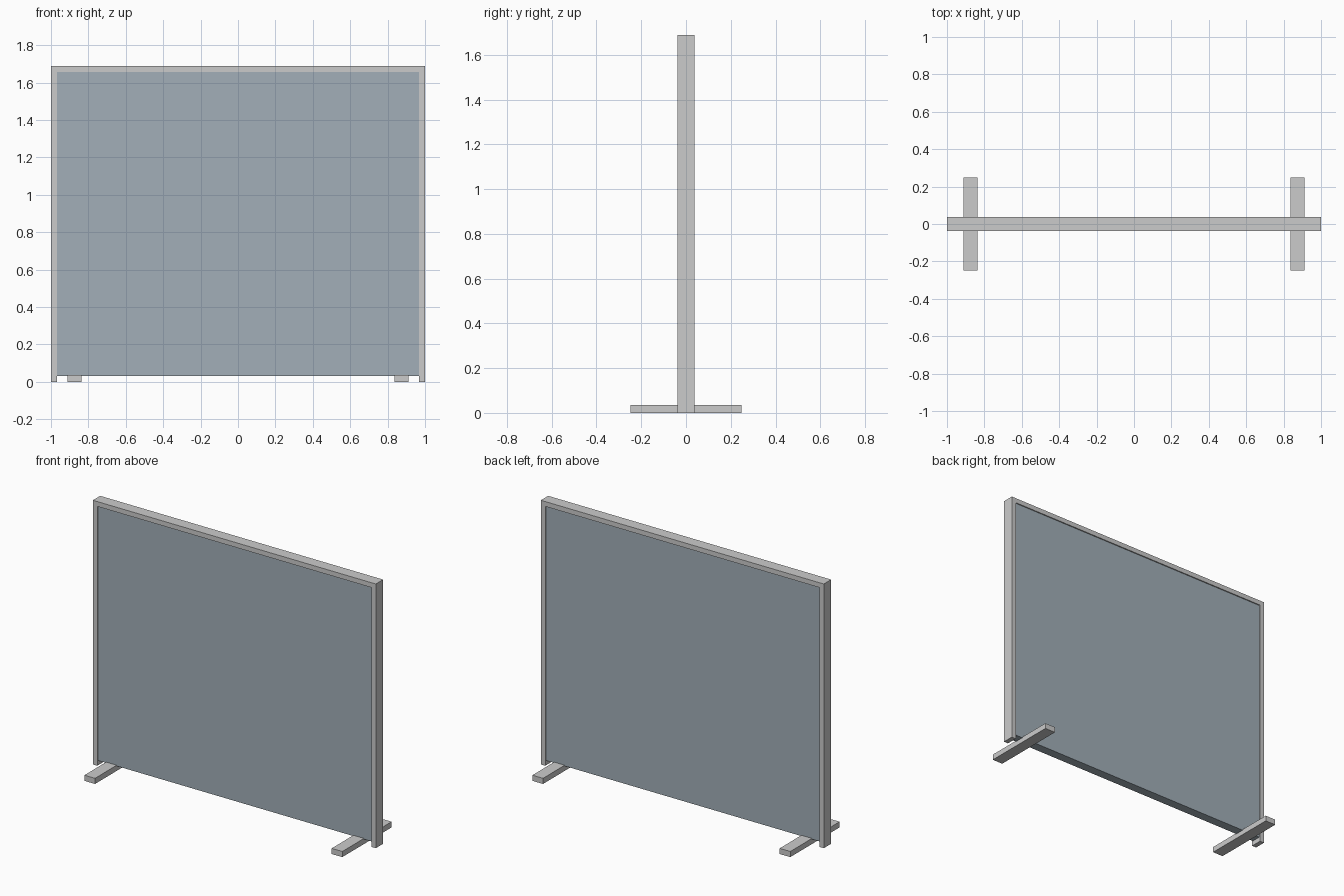
import bpy

if "Cube" in bpy.data.objects:
    bpy.data.objects.remove(bpy.data.objects["Cube"])

HEIGHT = 1.688   # overall height
DEPTH = 0.074    # frame depth
BAR = 0.031      # frame bar width


def box(name, centre, size, material=None):
    bpy.ops.mesh.primitive_cube_add(size=1, location=centre)
    ob = bpy.context.object
    ob.name = name
    ob.scale = size
    bpy.ops.object.transform_apply(location=False, rotation=False, scale=True)
    if material:
        ob.data.materials.append(material)
    return ob


fabric = bpy.data.materials.new("blue_grey_fabric")
fabric.diffuse_color = (0.36, 0.43, 0.48, 1)
fabric.use_nodes = True
fabric.node_tree.nodes["Principled BSDF"].inputs["Base Color"].default_value = fabric.diffuse_color

# Screen panel, slightly recessed in the frame and open at the bottom
bottom, top = 0.031, HEIGHT - BAR
box("screen_panel", (0, 0, (bottom + top) / 2),
    (2 - 2 * BAR, 0.06, top - bottom), fabric)

# Top rail between the posts
box("top_rail", (0, 0, HEIGHT - BAR / 2), (2 - 2 * BAR, DEPTH, BAR))

# Side posts and crosswise feet
for side, s in (("left", -1), ("right", 1)):
    box(side + "_post", (s * (1 - BAR / 2), 0, HEIGHT / 2), (BAR, DEPTH, HEIGHT))
    box(side + "_foot", (s * 0.874, 0, 0.018), (0.075, 0.498, 0.036))
